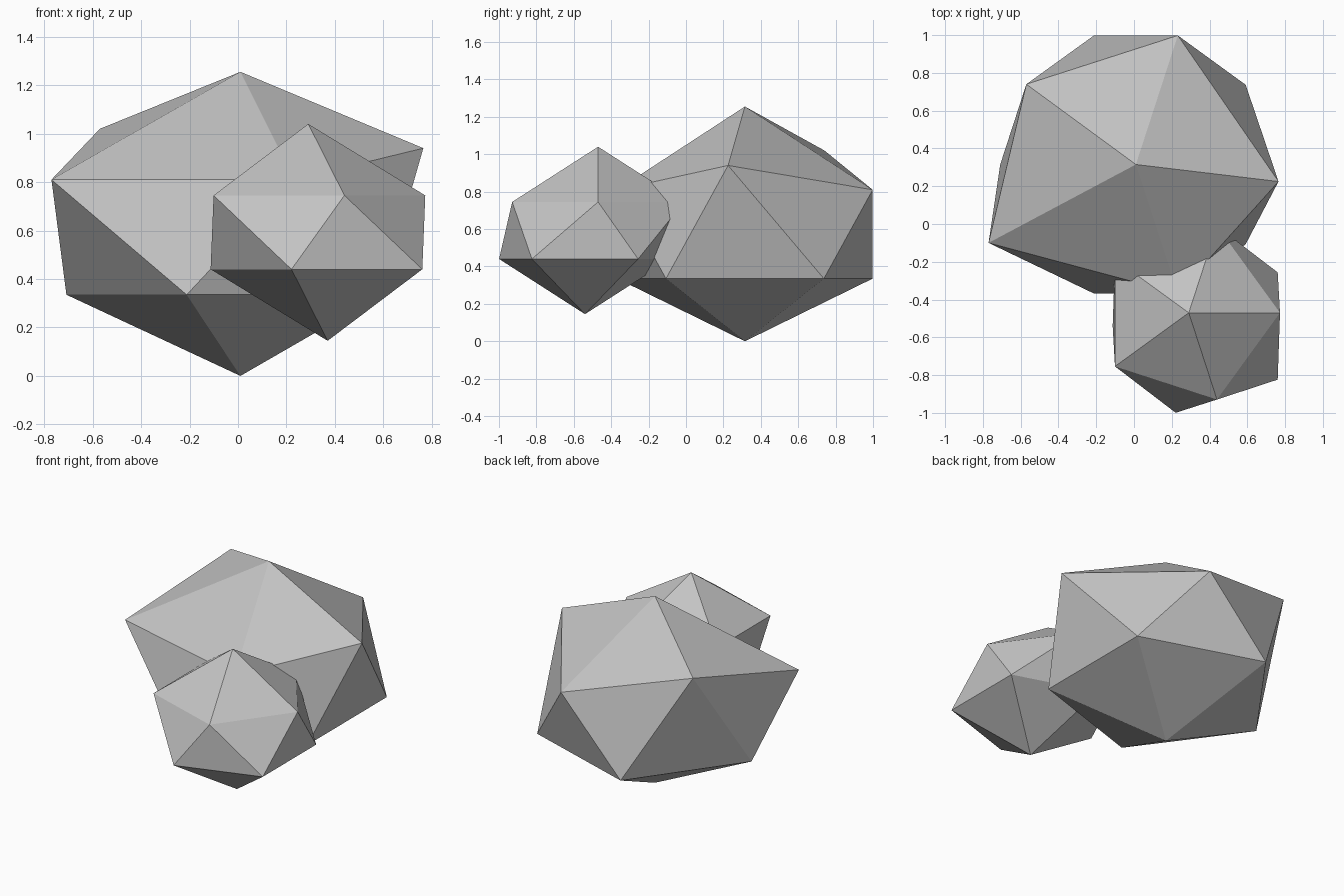
import bpy
import bmesh
from mathutils import Vector

cube = bpy.data.objects.get("Cube")
if cube:
    bpy.data.objects.remove(cube, do_unlink=True)

# Single stone colour
stone = bpy.data.materials.new("stone grey")
stone.use_nodes = True
grey = (0.55, 0.55, 0.55, 1.0)
stone.diffuse_color = grey
stone.node_tree.nodes["Principled BSDF"].inputs["Base Color"].default_value = grey


def make_rock(name, centre, radius, levels, lean=(0, 0), nudges=()):
    """Twenty-sided rock: levels are the heights of base, lower ring, upper ring
    and peak; lean slides the upper half; nudges pull the nearest corner to a point."""
    bm = bmesh.new()
    bmesh.ops.create_icosphere(bm, subdivisions=1, radius=1)
    for v in bm.verts:
        upper = v.co.z > 0
        tip = abs(v.co.z) > 0.9
        level = (3 if tip else 2) if upper else (0 if tip else 1)
        x = centre[0] + v.co.x * radius + (lean[0] if upper else 0)
        y = centre[1] + v.co.y * radius + (lean[1] if upper else 0)
        v.co = Vector((x, y, levels[level]))
    for point in map(Vector, nudges):
        min(bm.verts, key=lambda v: (v.co - point).length).co = point
    mesh = bpy.data.meshes.new(name)
    bm.to_mesh(mesh)
    bm.free()
    mesh.materials.append(stone)
    rock = bpy.data.objects.new(name, mesh)
    bpy.context.collection.objects.link(rock)
    return rock


# Large boulder with three corners pulled out of line
make_rock("large_rock", (0.01, 0.315), 0.803, (0, 0.335, 0.81, 1.255),
          nudges=[(-0.77, -0.10, 0.81), (-0.57, 0.74, 1.02), (0.765, 0.225, 0.94)])

# Small boulder leaning back against it
make_rock("small_rock", (0.37, -0.54), 0.54, (0.145, 0.44, 0.745, 1.04),
          lean=(-0.08, 0.07))
